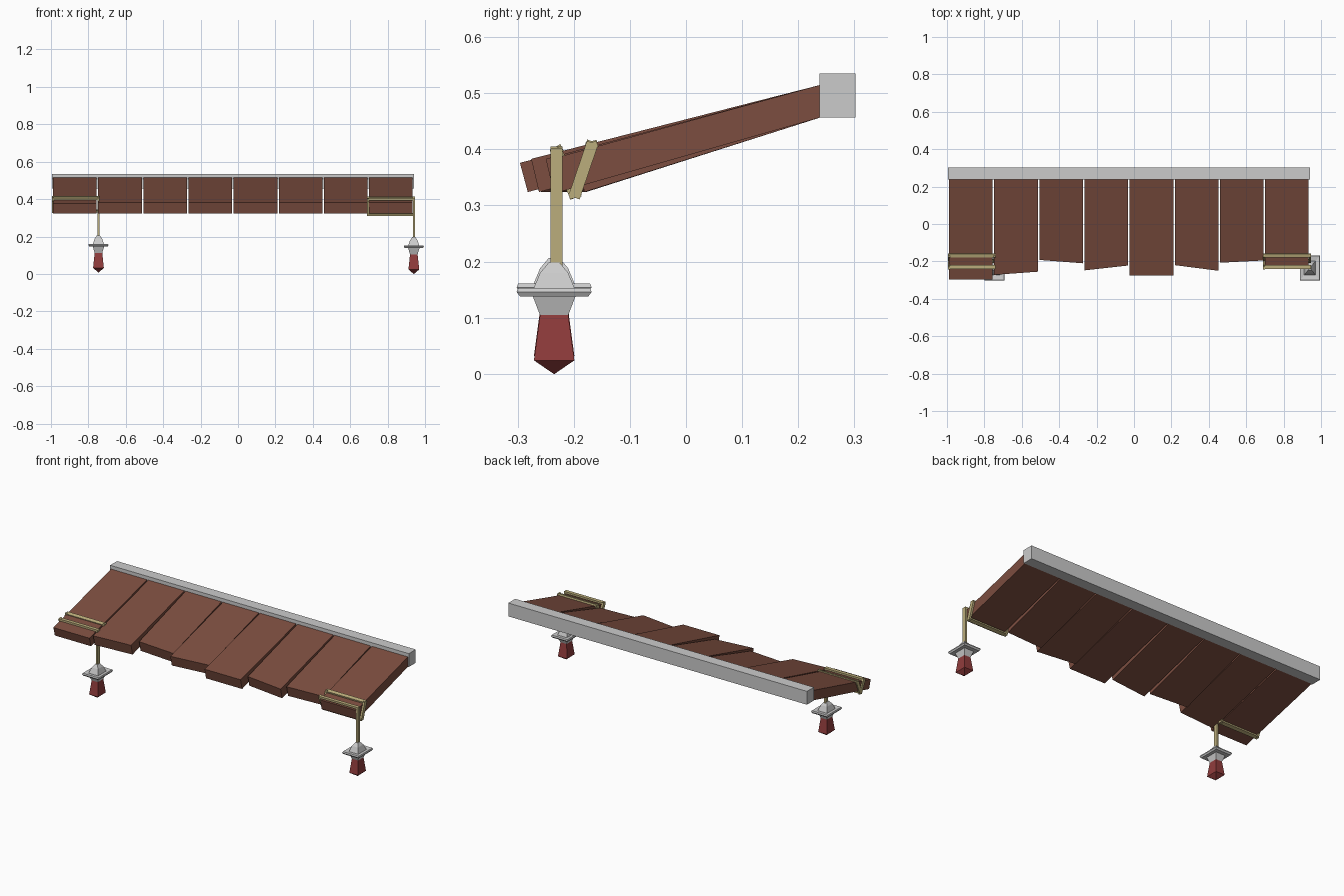
import bpy
from mathutils import Vector

if "Cube" in bpy.data.objects:
    bpy.data.objects.remove(bpy.data.objects["Cube"])


def material(name, color):
    m = bpy.data.materials.new(name)
    m.diffuse_color = (*color, 1)
    m.use_nodes = True
    m.node_tree.nodes["Principled BSDF"].inputs["Base Color"].default_value = m.diffuse_color
    return m


WOOD = material("brown_wood", (0.20, 0.075, 0.05))
ROPE = material("tan_rope", (0.50, 0.42, 0.20))
RED = material("red_glass", (0.28, 0.045, 0.045))


def mesh(name, verts, faces, mat=None):
    me = bpy.data.meshes.new(name)
    me.from_pydata([tuple(v) for v in verts], [], faces)
    ob = bpy.data.objects.new(name, me)
    bpy.context.collection.objects.link(ob)
    if mat:
        me.materials.append(mat)
    return ob


def loft(name, rings, mat=None):
    """Skin a stack of four-point rings and cap both ends."""
    n = len(rings)
    faces = [(3, 2, 1, 0), tuple(range(4 * n - 4, 4 * n))]
    for r in range(n - 1):
        for k in range(4):
            a, b = 4 * r + k, 4 * r + (k + 1) % 4
            faces.append((a, b, b + 4, a + 4))
    return mesh(name, [p for ring in rings for p in ring], faces, mat)


def strap(name, a, b, wide):
    """Flat strap from a to b, 0.021 wide along 'wide' and 0.011 thick."""
    a, b, wide = Vector(a), Vector(b), Vector(wide)
    d = (b - a).normalized()
    w = (wide - d * wide.dot(d)).normalized()
    t = d.cross(w) * 0.0055
    w *= 0.0105
    a, b = a - d * 0.005, b + d * 0.005
    return loft(name, [[p - w - t, p + w - t, p + w + t, p - w + t] for p in (a, b)], ROPE)


# wall beam
loft("wall_beam", [[(-0.995, 0.238, z), (0.94, 0.238, z), (0.94, 0.302, z), (-0.995, 0.302, z)]
                   for z in (0.457, 0.535)])

# sloping planks with uneven front ends: (front y at left side, at right side)
ends = [(-0.296, -0.296), (-0.272, -0.255), (-0.192, -0.21), (-0.248, -0.222),
        (-0.276, -0.276), (-0.22, -0.25), (-0.207, -0.195), (-0.24, -0.24)]
pitch = 1.931 / 8
for i, (yl, yr) in enumerate(ends):
    x0 = -0.989 + i * pitch
    x1 = x0 + pitch - 0.008
    top = 0.376 if i == 0 else 0.383
    loft(f"plank_{i + 1}", [
        [(x, y + 0.014, 0.324), (x, 0.24, 0.457), (x, 0.24, 0.515), (x, y, top)]
        for x, y in ((x0, yl), (x1, yr))], WOOD)


def tied_lantern(side, xl, xr, zf, zb, zu, drop):
    # rope wound around the end plank, then hanging down
    yf, yb, yu = -0.231, -0.168, -0.198
    Y = (0, 1, 0)
    strap(side + "_rope_hanger", (xr, yf, 0.19 + drop), (xr, yf, zf), Y)
    strap(side + "_rope_top_front", (xl, yf, zf), (xr, yf, zf), Y)
    strap(side + "_rope_top_back", (xl, yb, zb), (xr, yb, zb), (0, 1, 0.27))
    strap(side + "_rope_under", (xl, yu, zu), (xr, yu, zu), (0, 1, 0.27))
    strap(side + "_rope_side_front", (xl, yf, zf), (xl, yu, zu), Y)
    strap(side + "_rope_side_back", (xl, yb, zb), (xl, yu, zu), Y)
    strap(side + "_rope_inner_side", (xr, yb, zb), (xr, yu, zu), Y)

    # four-sided lantern, narrower in x than in y
    def tower(name, profile, mat=None):
        return loft(name, [[(xr + sx * r * 0.8, -0.235 + sy * r, z + drop)
                            for sx, sy in ((-1, -1), (1, -1), (1, 1), (-1, 1))]
                           for r, z in profile], mat)
    tower(side + "_lantern_cap", [(0.025, 0.104), (0.038, 0.138), (0.061, 0.138), (0.067, 0.146),
                                  (0.064, 0.153), (0.038, 0.149), (0.025, 0.180), (0.010, 0.198)])
    tower(side + "_lantern_glass", [(0.001, 0.0), (0.036, 0.024), (0.025, 0.106)], RED)


tied_lantern("left", -0.990, -0.746, 0.400, 0.409, 0.336, 0.008)
tied_lantern("right", 0.695, 0.940, 0.397, 0.407, 0.319, 0.0)
